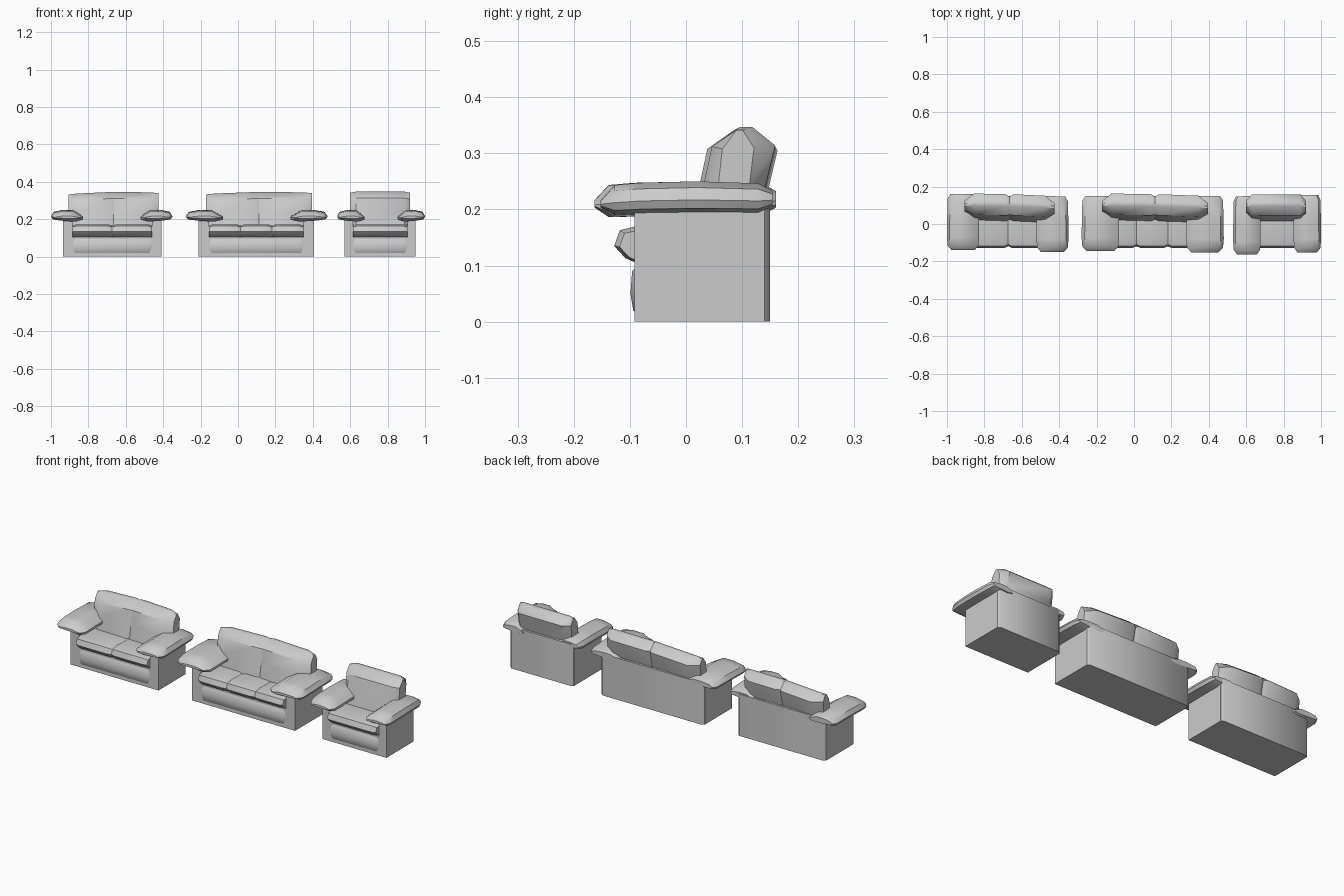
import bpy, bmesh, math

if "Cube" in bpy.data.objects:
    bpy.data.objects.remove(bpy.data.objects["Cube"])


def finish(name, bm, angle=40):
    bmesh.ops.recalc_face_normals(bm, faces=bm.faces[:])
    me = bpy.data.meshes.new(name)
    bm.to_mesh(me)
    bm.free()
    ob = bpy.data.objects.new(name, me)
    bpy.context.collection.objects.link(ob)
    bpy.ops.object.select_all(action='DESELECT')
    ob.select_set(True)
    bpy.context.view_layer.objects.active = ob
    bpy.ops.object.shade_smooth_by_angle(angle=math.radians(angle))
    return ob


def loft(name, rings, angle=40):
    """Skin a row of equal-length point rings and cap both ends."""
    bm = bmesh.new()
    vs = [[bm.verts.new(p) for p in r] for r in rings]
    n = len(vs[0])
    for a, b in zip(vs, vs[1:]):
        for i in range(n):
            j = (i + 1) % n
            bm.faces.new((a[i], a[j], b[j], b[i]))
    bm.faces.new(vs[0])
    bm.faces.new(vs[-1])
    return finish(name, bm, angle)


def cushion(name, profile, stations):
    """Sweep a (y, z) profile along x; station = x, y scale, z scale, dy, dz."""
    cy = (min(p[0] for p in profile) + max(p[0] for p in profile)) / 2
    cz = (min(p[1] for p in profile) + max(p[1] for p in profile)) / 2
    rings = [[(x, cy + (y - cy) * sy + dy, cz + (z - cz) * sz + dz)
              for y, z in profile] for x, sy, sz, dy, dz in stations]
    return loft(name, rings)


SEAT = [(-0.085, 0.103), (-0.108, 0.113), (-0.128, 0.135), (-0.118, 0.163),
        (-0.08, 0.172), (0.06, 0.165), (0.06, 0.103)]
PANEL = [(-0.085, 0.012), (-0.094, 0.02), (-0.099, 0.05), (-0.096, 0.09),
         (-0.085, 0.102)]
BACK = [(0.02, 0.165), (0.035, 0.24), (0.05, 0.31), (0.10, 0.345),
        (0.122, 0.345), (0.163, 0.312), (0.147, 0.245), (0.125, 0.18)]
# arm cross-section: fraction of arm width from the outer tip, height
ARM = [(0.0, 0.215), (0.08, 0.237), (0.38, 0.248), (0.68, 0.247),
       (0.98, 0.212), (0.97, 0.198), (0.75, 0.188), (0.35, 0.193), (0.05, 0.2)]


def arm(name, outer, width, y0, y1):
    # station: y, cross scale in x, in z, z offset
    rows = [(y0, 0.72, 0.22, -0.008), (y0 + 0.025, 0.96, 0.95, -0.003),
            (y0 + 0.07, 1, 0.98, 0), (0.02, 0.99, 1, 0.002),
            (y1 - 0.025, 0.96, 0.95, 0), (y1, 0.8, 0.5, 0)]
    loft(name, [[(outer + width * (0.5 + (u - 0.5) * sx), y,
                  0.218 + (z - 0.218) * sz + dz) for u, z in ARM]
                for y, sx, sz, dz in rows])


def sofa(name, x0, x1, a0, a1, b0, b1, arm_w, wall, seats, backs, left_y, right_y):
    # U-shaped frame with side walls
    u = [(x0, 0), (x1, 0), (x1, 0.2), (x1 - wall, 0.2), (x1 - wall, 0.105),
         (x0 + wall, 0.105), (x0 + wall, 0.2), (x0, 0.2)]
    loft(name + "_frame", [[(x, y, z) for x, z in u] for y in (-0.092, 0.14)], 30)
    # rear panel with rounded vertical edges
    plan = [(x0, 0.138), (x1, 0.138), (x1 - 0.012, 0.15), (x0 + 0.012, 0.15)]
    loft(name + "_rear_panel", [[(x, y, z) for x, y in plan] for z in (0, 0.225)], 50)
    # lower front panel
    s0, s1 = x0 + wall, x1 - wall
    cushion(name + "_front_panel", PANEL,
            [(s0, 0.5, 0.95, 0.004, 0), (s0 + 0.02, 1, 1, 0, 0),
             (s1 - 0.02, 1, 1, 0, 0), (s1, 0.5, 0.95, 0.004, 0)])
    # seat cushions
    w = (s1 - s0) / seats
    for i in range(seats):
        l, r = s0 + i * w, s0 + (i + 1) * w
        cushion(f"{name}_seat_{i + 1}", SEAT,
                [(l, 0.9, 0.86, 0, -0.002), (l + 0.02, 1, 1, 0, 0),
                 (r - 0.02, 1, 1, 0, 0), (r, 0.9, 0.86, 0, -0.002)])
    # back cushions
    if backs == 1:
        cushion(name + "_back", BACK,
                [(b0, 0.5, 0.96, -0.003, 0), (b0 + 0.03, 1, 1, -0.004, 0.002),
                 (b1 - 0.03, 1, 1, -0.004, 0.002), (b1, 0.5, 0.96, -0.006, 0)])
    else:
        m = (b0 + b1) / 2
        cushion(name + "_back_left", BACK,
                [(b0, 0.45, 0.95, 0, -0.008), (b0 + 0.05, 1, 1, 0, -0.008),
                 (m - 0.02, 1, 1, -0.004, 0), (m, 0.85, 0.99, -0.006, 0)])
        cushion(name + "_back_right", BACK,
                [(m, 0.85, 0.99, -0.006, 0), (m + 0.02, 1, 1, -0.004, 0.001),
                 (b1 - 0.05, 1, 1, -0.012, -0.002), (b1, 0.45, 0.97, -0.012, -0.003)])
    # padded arm rests, mirrored by a negative width
    arm(name + "_left_arm", a0, arm_w, *left_y)
    arm(name + "_right_arm", a1, -arm_w, *right_y)


sofa("small_sofa", -0.935, -0.41, -1.0, -0.35, -0.905, -0.425, 0.175, 0.05, 2, 2,
     (-0.14, 0.16), (-0.15, 0.146))
sofa("large_sofa", -0.21, 0.405, -0.28, 0.48, -0.17, 0.395, 0.205, 0.055, 3, 2,
     (-0.145, 0.15), (-0.152, 0.15))
sofa("armchair", 0.57, 0.95, 0.53, 1.0, 0.60, 0.92, 0.15, 0.045, 1, 1,
     (-0.163, 0.146), (-0.152, 0.154))
